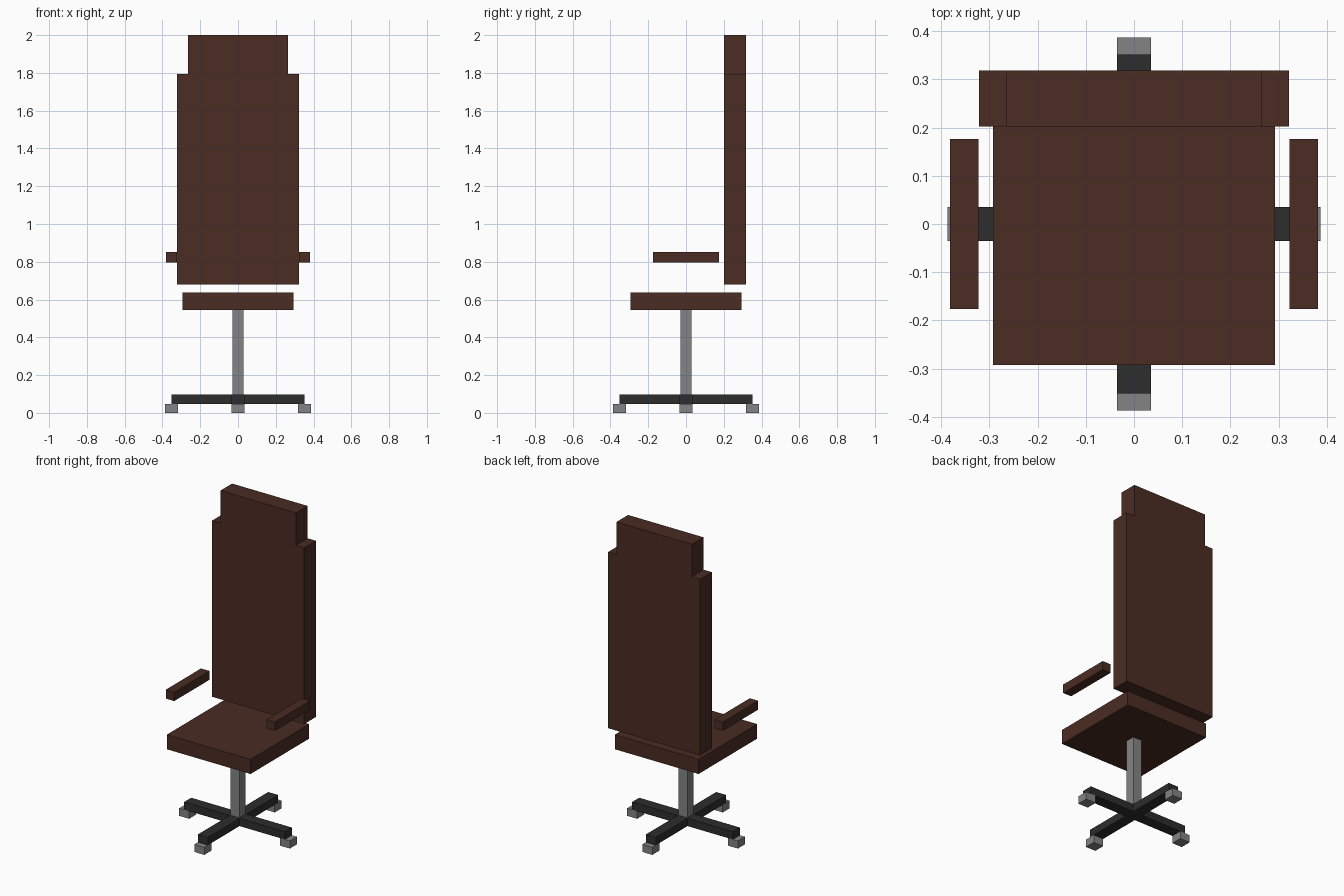
import bpy
import bmesh

if "Cube" in bpy.data.objects:
    bpy.data.objects.remove(bpy.data.objects["Cube"])


def material(name, rgb):
    m = bpy.data.materials.new(name)
    m.diffuse_color = (*rgb, 1.0)
    m.use_nodes = True
    m.node_tree.nodes["Principled BSDF"].inputs["Base Color"].default_value = m.diffuse_color
    return m


leather = material("brown_leather", (0.069, 0.025, 0.017))
metal = material("grey_metal", (0.231, 0.231, 0.231))
plastic = material("dark_plastic", (0.026, 0.026, 0.026))


def extrude_outline(name, points, axis, start, depth, mat):
    """Flat outline extruded along y or z into a closed solid."""
    bm = bmesh.new()
    place = (lambda a, b: (a, start, b)) if axis == "y" else (lambda a, b: (a, b, start))
    face = bm.faces.new([bm.verts.new(place(a, b)) for a, b in points])
    ext = bmesh.ops.extrude_face_region(bm, geom=[face], use_keep_orig=True)
    moved = [v for v in ext["geom"] if isinstance(v, bmesh.types.BMVert)]
    bmesh.ops.translate(bm, verts=moved, vec=(0, depth, 0) if axis == "y" else (0, 0, depth))
    bmesh.ops.recalc_face_normals(bm, faces=bm.faces)
    mesh = bpy.data.meshes.new(name)
    bm.to_mesh(mesh)
    bm.free()
    mesh.materials.append(mat)
    ob = bpy.data.objects.new(name, mesh)
    bpy.context.collection.objects.link(ob)
    return ob


def box(name, x, y, z, mat):
    """Box from (min, max) ranges."""
    pts = [(x[0], y[0]), (x[1], y[0]), (x[1], y[1]), (x[0], y[1])]
    return extrude_outline(name, pts, "z", z[0], z[1] - z[0], mat)


# Seat, backrest and headrest
box("seat", (-0.293, 0.293), (-0.293, 0.293), (0.545, 0.637), leather)
box("backrest", (-0.322, 0.322), (0.202, 0.318), (0.68, 1.795), leather)
box("headrest", (-0.264, 0.264), (0.202, 0.318), (1.795, 2.0), leather)

# Floating armrests
for side, s in (("left", -1), ("right", 1)):
    xs = sorted((s * 0.323, s * 0.382))
    box(side + "_armrest", xs, (-0.176, 0.176), (0.797, 0.853), leather)

# Central post
box("post", (-0.03, 0.03), (-0.03, 0.03), (0.09, 0.545), metal)

# Cross-shaped base
w, r = 0.035, 0.352
cross = [(-w, -r), (w, -r), (w, -w), (r, -w), (r, w), (w, w),
         (w, r), (-w, r), (-w, w), (-r, w), (-r, -w), (-w, -w)]
extrude_outline("cross_base", cross, "z", 0.048, 0.049, plastic)

# Block casters under the ends of the cross
for name, cx, cy in (("front", 0, -r), ("back", 0, r), ("left", -r, 0), ("right", r, 0)):
    box(name + "_caster", (cx - w, cx + w), (cy - w, cy + w), (0.0, 0.048), metal)
